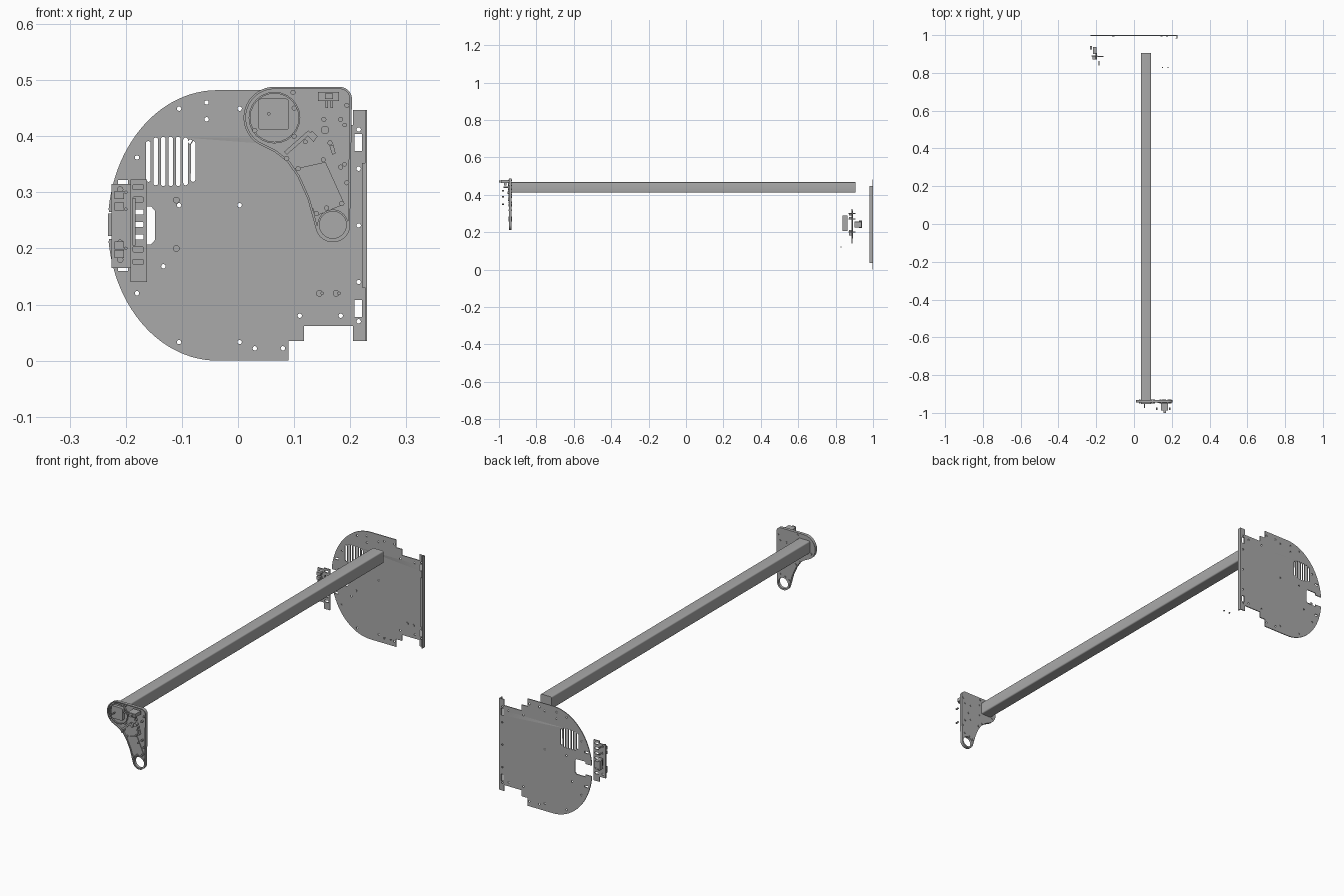
import bpy
from math import sin, cos, pi, radians, hypot
from mathutils import Matrix

cube = bpy.data.objects.get("Cube")
if cube:
    bpy.data.objects.remove(cube)

grey = bpy.data.materials.new("Plain grey")
grey.use_nodes = True
tone = (0.4, 0.4, 0.4, 1)
grey.diffuse_color = tone
grey.node_tree.nodes["Principled BSDF"].inputs["Base Color"].default_value = tone


def arc(x, z, r, start=0, end=360, steps=24, rz=None):
    """Points on an arc; a full turn leaves out the repeated last point."""
    count = steps if end - start == 360 else steps + 1
    angles = [radians(start + (end - start) * i / steps) for i in range(count)]
    return [(x + r * cos(a), z + (rz or r) * sin(a)) for a in angles]


def rect(x0, x1, z0, z1):
    return [(x0, z0), (x1, z0), (x1, z1), (x0, z1)]


def rounded(x0, x1, z0, z1, r, steps=5):
    return (arc(x1 - r, z1 - r, r, 0, 90, steps) + arc(x0 + r, z1 - r, r, 90, 180, steps)
            + arc(x0 + r, z0 + r, r, 180, 270, steps) + arc(x1 - r, z0 + r, r, 270, 359, steps))


def inset(loop, d):
    """Shift a counter-clockwise loop inwards."""
    out = []
    for i, (x, z) in enumerate(loop):
        (ax, az), (bx, bz) = loop[i - 1], loop[(i + 1) % len(loop)]
        n = hypot(bx - ax, bz - az)
        out.append((x - d * (bz - az) / n, z + d * (bx - ax) / n))
    return out


def sheet(name, loops, y0, y1):
    """Filled outline with holes, given thickness from y0 to y1."""
    curve = bpy.data.curves.new(name, "CURVE")
    curve.dimensions = "2D"
    curve.fill_mode = "BOTH"
    curve.extrude = (y1 - y0) / 2
    for loop in loops:
        spline = curve.splines.new("POLY")
        spline.points.add(len(loop) - 1)
        for point, (x, z) in zip(spline.points, loop):
            point.co = (x, z, 0, 1)
        spline.use_cyclic_u = True
    temp = bpy.data.objects.new(name + " curve", curve)
    bpy.context.collection.objects.link(temp)
    graph = bpy.context.evaluated_depsgraph_get()
    mesh = bpy.data.meshes.new_from_object(temp.evaluated_get(graph))
    bpy.data.objects.remove(temp)
    mesh.transform(Matrix.Translation((0, (y0 + y1) / 2, 0)) @ Matrix.Rotation(pi / 2, 4, "X"))
    mesh.materials.clear()
    mesh.materials.append(grey)
    obj = bpy.data.objects.new(name, mesh)
    bpy.context.collection.objects.link(obj)
    return obj


def studs(name, spots, r, y0, y1):
    for i, (x, z) in enumerate(spots):
        sheet(f"{name}_{i + 1}", [arc(x, z, r, steps=12)], y0, y1)


# Long square beam
sheet("beam", [rounded(0.036, 0.091, 0.411, 0.467, 0.006)], -0.952, 0.905)

# Large rear plate: curved side, side notch and stepped corners
mid = 0.241
steps_low = [(0.09, 0), (0.09, 0.035), (0.118, 0.035), (0.118, 0.062),
             (0.205, 0.062), (0.205, 0.035), (0.23, 0.035)]
steps_high = [(x, 2 * mid - z) for x, z in reversed(steps_low)]
notch = [(-0.23, 0.265), (-0.2, 0.265), (-0.2, 0.275), (-0.155, 0.275), (-0.148, 0.267)]
notch += [(x, 2 * mid - z) for x, z in reversed(notch)]
outline = (steps_low + steps_high + arc(-0.037, mid, 0.195, 90, 173, 24, mid)
           + notch + arc(-0.037, mid, 0.195, 187, 270, 24, mid))

paired = [(0.11, 0.08), (0.183, 0.08), (-0.105, 0.033), (0.003, 0.033), (0.03, 0.022),
          (0.08, 0.022), (-0.18, 0.12), (0.215, 0.07), (0.215, 0.14)]
single = [(0.003, 0.277), (-0.133, 0.168), (0.215, mid), (-0.056, 0.46),
          (-0.056, 0.43), (-0.085, 0.39), (-0.105, 0.277)]
holes = [arc(x, z, 0.004, steps=10)
         for x, z in single + paired + [(x, 2 * mid - z) for x, z in paired]]
# Vent slots inside a round area
for i in range(-3, 4):
    x, half = -0.12 + i * 0.0133, 0.044 * (1 - (i / 4) ** 4) ** 0.5
    holes.append(rounded(x - 0.0042, x + 0.0042, 0.355 - half, 0.355 + half, 0.004, 3))
# Slots near the edges
for side in (-1, 1):
    z = mid + side * 0.148
    holes.append(rect(0.208, 0.221, z - 0.015, z + 0.015))
    z = mid + side * 0.077
    holes.append(rect(-0.214, -0.196, z - 0.004, z + 0.004))
sheet("rear_plate", [outline] + holes, 0.996, 1.0)
sheet("rear_flange", [rect(0.226, 0.23, 0.035, 0.447)], 0.982, 0.996)
sheet("flange_lip", [rect(0.221, 0.226, 0.13, 0.352)], 0.982, 0.985)
studs("plate_stud", [(0.145, 0.12), (0.175, 0.12), (-0.11, 0.286), (-0.11, 0.2)],
      0.006, 0.993, 0.996)
studs("loose_screw", [(0.15, 0.12), (0.18, 0.12)], 0.003, 0.826, 0.832)

# Front plate: wide top narrowing to a ring, with a raised rim
shape = (arc(0.181, 0.466, 0.022, 0, 90, 10) + arc(0.065, 0.433, 0.055, 90, 240, 28)
         + [(0.065, 0.372), (0.088, 0.354), (0.106, 0.328), (0.124, 0.288)]
         + arc(0.169, 0.242, 0.031, 195, 350, 24))
ring_hole = arc(0.169, 0.242, 0.024)
sheet("front_plate", [shape, ring_hole], -0.938, -0.932)
sheet("front_rim", [shape, inset(shape, 0.004)], -0.946, -0.938)
sheet("ring_collar", [arc(0.169, 0.242, 0.0275), ring_hole], -0.944, -0.938)
sheet("round_collar", [arc(0.065, 0.433, 0.046), arc(0.065, 0.433, 0.043)], -0.944, -0.938)
sheet("cover_panel", [[(0.102, 0.342), (0.139, 0.258), (0.19, 0.279), (0.156, 0.354)]],
      -0.941, -0.938)
sheet("angled_strip", [[(0.082, 0.372), (0.087, 0.367), (0.13, 0.405), (0.125, 0.41)]],
      -0.946, -0.938)
sheet("small_tab", [[(0.125, 0.4), (0.135, 0.39), (0.142, 0.4), (0.132, 0.41)]],
      -0.948, -0.938)

# Fasteners passing through the front plate
studs("plate_screw", [(0.153, 0.43), (0.164, 0.388), (0.098, 0.478), (0.183, 0.43),
                      (0.183, 0.345), (0.194, 0.317), (0.185, 0.28), (0.158, 0.272),
                      (0.14, 0.262), (0.107, 0.342), (0.152, 0.358), (0.087, 0.36),
                      (0.03, 0.41), (0.1, 0.4), (0.1, 0.45), (0.194, 0.455)],
      0.0045, -0.95, -0.929)
studs("large_screw", [(0.155, 0.411)], 0.0075, -0.955, -0.938)
sheet("latch_arm", [[(0.163, 0.383), (0.168, 0.367), (0.174, 0.369), (0.17, 0.385)]],
      -0.952, -0.938)
studs("centre_pin", [(0.055, 0.44)], 0.003, -0.975, -0.952)

# Connector standing off the front plate
sheet("connector", [rect(0.143, 0.18, 0.463, 0.479)], -0.988, -0.948)
sheet("connector_tip", [rect(0.155, 0.169, 0.466, 0.476)], -1.0, -0.988)
for i in range(2):
    x = 0.156 + i * 0.009
    sheet(f"connector_leg_{i + 1}", [rect(x, x + 0.004, 0.45, 0.463)], -0.972, -0.96)
studs("loose_pin", [(0.19, 0.42), (0.19, 0.35), (0.12, 0.39)], 0.004, -0.985, -0.972)

# Slotted side bracket beside the notch
slots = [rounded(-0.188, -0.168, z - 0.0045, z + 0.0045, 0.003, 3)
         for z in [0.176 + i * 0.0222 for i in range(7)]]
frame = [(-0.192, 0.14), (-0.162, 0.14), (-0.162, 0.323), (-0.192, 0.323)]
sheet("side_bracket", [frame] + slots, 0.884, 0.889)
board_holes = [arc(-0.21, z, 0.005, steps=10) for z in (0.18, 0.21, 0.275, 0.305)]
sheet("side_board", [rect(-0.225, -0.192, 0.165, 0.315)] + board_holes, 0.888, 0.892)
sheet("bracket_web", [rect(-0.188, -0.183, 0.205, 0.29)], 0.838, 0.864)

# Blocks and small parts on the board
sheet("main_block", [rounded(-0.218, -0.198, 0.225, 0.256, 0.003)], 0.9, 0.938)
sheet("edge_block", [rect(-0.232, -0.222, 0.222, 0.262)], 0.925, 0.942)
for i, z in enumerate((0.19, 0.205, 0.275, 0.295)):
    sheet(f"board_block_{i + 1}", [rect(-0.22, -0.203, z - 0.007, z + 0.007)], 0.872, 0.888)
studs("board_pin", [(-0.2, 0.2), (-0.2, 0.27), (-0.2, 0.3)], 0.003, 0.87, 0.905)

# Smooth the round edges, keep the sharp ones
for obj in bpy.data.objects:
    obj.select_set(obj.type == "MESH" and grey.name in obj.data.materials)
    if obj.select_get():
        bpy.context.view_layer.objects.active = obj
bpy.ops.object.shade_smooth_by_angle(angle=radians(30))
